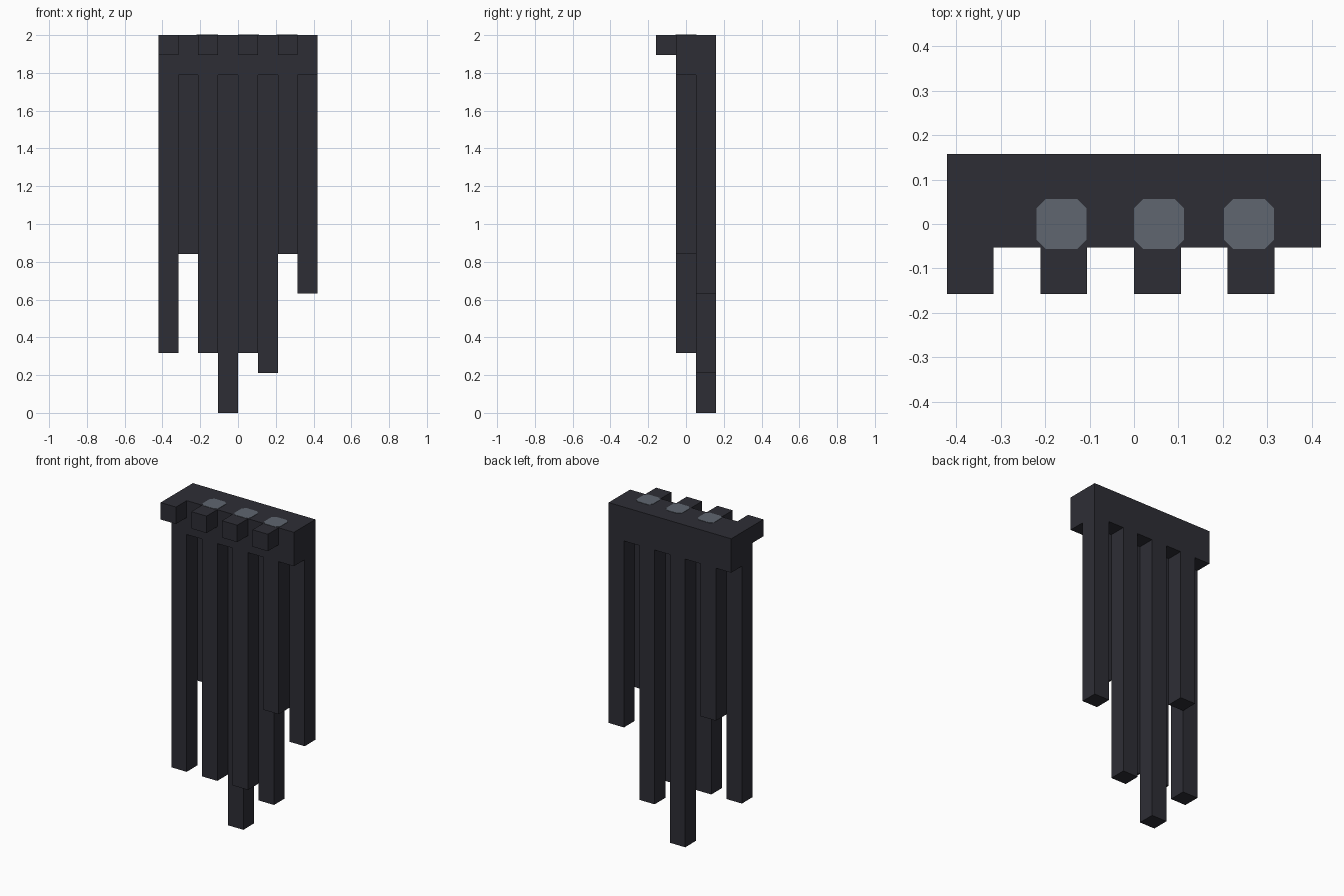
import bpy
import bmesh

cube = bpy.data.objects.get("Cube")
if cube:
    bpy.data.objects.remove(cube, do_unlink=True)

U = 2 / 19          # block size
TOP = 19            # total height in blocks


def make_material(name, color):
    mat = bpy.data.materials.new(name)
    mat.use_nodes = True
    mat.diffuse_color = (*color, 1)
    bsdf = next(n for n in mat.node_tree.nodes if n.type == 'BSDF_PRINCIPLED')
    bsdf.inputs["Base Color"].default_value = (*color, 1)
    return mat


charcoal = make_material("charcoal", (0.027, 0.027, 0.036))
slate_grey = make_material("slate_grey", (0.115, 0.133, 0.162))


def prism(name, outline, z0, z1, mat):
    """Extrude a flat outline from z0 to z1."""
    bm = bmesh.new()
    face = bm.faces.new([bm.verts.new((x, y, z0)) for x, y in outline])
    ext = bmesh.ops.extrude_face_region(bm, geom=[face])
    for v in ext["geom"]:
        if isinstance(v, bmesh.types.BMVert):
            v.co.z = z1
    bmesh.ops.recalc_face_normals(bm, faces=bm.faces)
    mesh = bpy.data.meshes.new(name)
    bm.to_mesh(mesh)
    bm.free()
    mesh.materials.append(mat)
    obj = bpy.data.objects.new(name, mesh)
    bpy.context.collection.objects.link(obj)
    return obj


def block(name, x0, x1, y0, y1, z0, z1):
    """Box given in block units."""
    outline = [(x0 * U, y0 * U), (x1 * U, y0 * U), (x1 * U, y1 * U), (x0 * U, y1 * U)]
    return prism(name, outline, z0 * U, z1 * U, charcoal)


# Header bar across the top
block("header_bar", -4, 4, -0.5, 1.5, TOP - 2, TOP)

# Hanging strands: even columns in front, odd columns behind
for i, bottom in enumerate([3, 8, 3, 0, 3, 2, 8, 6]):
    x = i - 4
    if i % 2 == 0:
        block(f"front_strand_{i // 2 + 1}", x, x + 1, -0.5, 0.5, bottom, TOP - 2)
        # Small tooth on the front of the header
        block(f"front_tooth_{i // 2 + 1}", x, x + 1, -1.5, -0.5, TOP - 1, TOP)
    else:
        block(f"back_strand_{i // 2 + 1}", x, x + 1, 0.5, 1.5, bottom, TOP - 2)

# Grey studs set in the top, with clipped corners
H, C = 0.056, 0.02
octagon = [(-H + C, -H), (H - C, -H), (H, -H + C), (H, H - C),
           (H - C, H), (-H + C, H), (-H, H - C), (-H, -H + C)]
for n, cx in enumerate((-0.163, 0.056, 0.259), 1):
    prism(f"top_stud_{n}", [(cx + x, y) for x, y in octagon], 1.998, 2.002, slate_grey)
